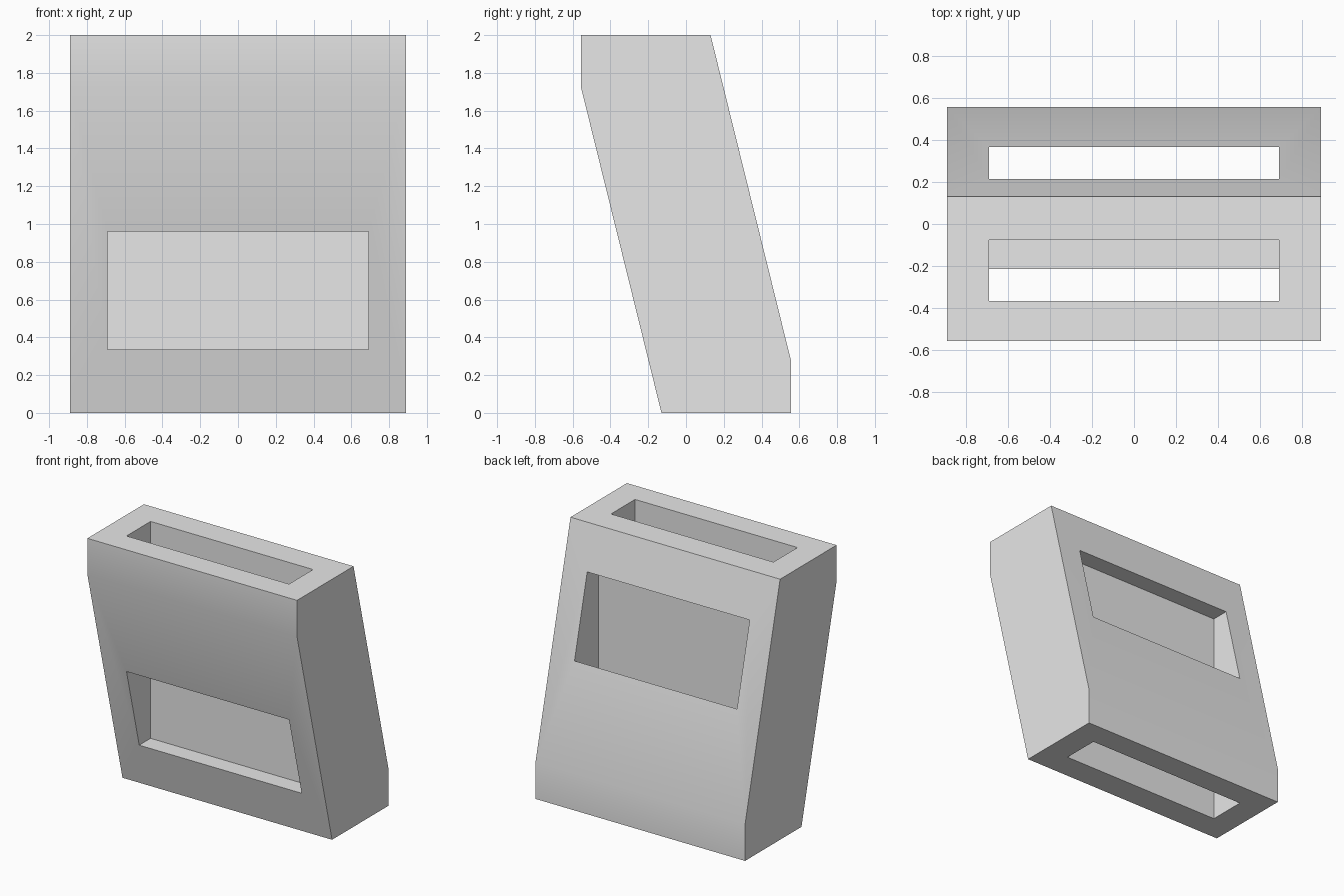
import bpy
import bmesh
import math

cube = bpy.data.objects.get("Cube")
if cube:
    bpy.data.objects.remove(cube, do_unlink=True)

HALF_WIDTH = 0.89
SLOT_HALF_WIDTH = 0.69

# Plain grey material
grey = bpy.data.materials.new("light_grey")
grey.use_nodes = True
grey.diffuse_color = (0.8, 0.8, 0.8, 1)
grey.node_tree.nodes["Principled BSDF"].inputs["Base Color"].default_value = (0.8, 0.8, 0.8, 1)


def extrude_profile(name, profile, half_width):
    """Sweep a closed (y, z) profile along x."""
    bm = bmesh.new()
    face = bm.faces.new([bm.verts.new((-half_width, y, z)) for y, z in profile])
    swept = bmesh.ops.extrude_face_region(bm, geom=[face])["geom"]
    verts = [v for v in swept if isinstance(v, bmesh.types.BMVert)]
    bmesh.ops.translate(bm, verts=verts, vec=(2 * half_width, 0, 0))
    bmesh.ops.recalc_face_normals(bm, faces=bm.faces)
    mesh = bpy.data.meshes.new(name)
    bm.to_mesh(mesh)
    bm.free()
    mesh.materials.append(grey)
    obj = bpy.data.objects.new(name, mesh)
    bpy.context.collection.objects.link(obj)
    return obj


def half_turn(points):
    """Rotate a (y, z) profile by 180 degrees about the body centre."""
    return [(-y, 2 - z) for y, z in points]


# Leaning body: half an outline, repeated by a half turn
lower = [(-0.13, 0), (0.555, 0), (0.555, 0.28)]
body = extrude_profile("slanted_body", lower + half_turn(lower), HALF_WIDTH)

# Vertical slots: one opens at the top and front, the other at the bottom and back
slot = [(-0.367, 0.335), (-0.075, 0.335), (-0.075, 2.2), (-0.367, 2.2)]
cutters = [extrude_profile("front_slot_cutter", slot, SLOT_HALF_WIDTH),
           extrude_profile("back_slot_cutter", half_turn(slot), SLOT_HALF_WIDTH)]

bpy.ops.object.select_all(action="DESELECT")
body.select_set(True)
bpy.context.view_layer.objects.active = body
for cutter in cutters:
    cutter.hide_render = True
    mod = body.modifiers.new(cutter.name, "BOOLEAN")
    mod.operation = "DIFFERENCE"
    mod.solver = "EXACT"
    mod.object = cutter
    bpy.ops.object.modifier_apply(modifier=mod.name)
    bpy.data.objects.remove(cutter, do_unlink=True)

# Soft bends, sharp corners
bpy.ops.object.shade_smooth_by_angle(angle=math.radians(30))
